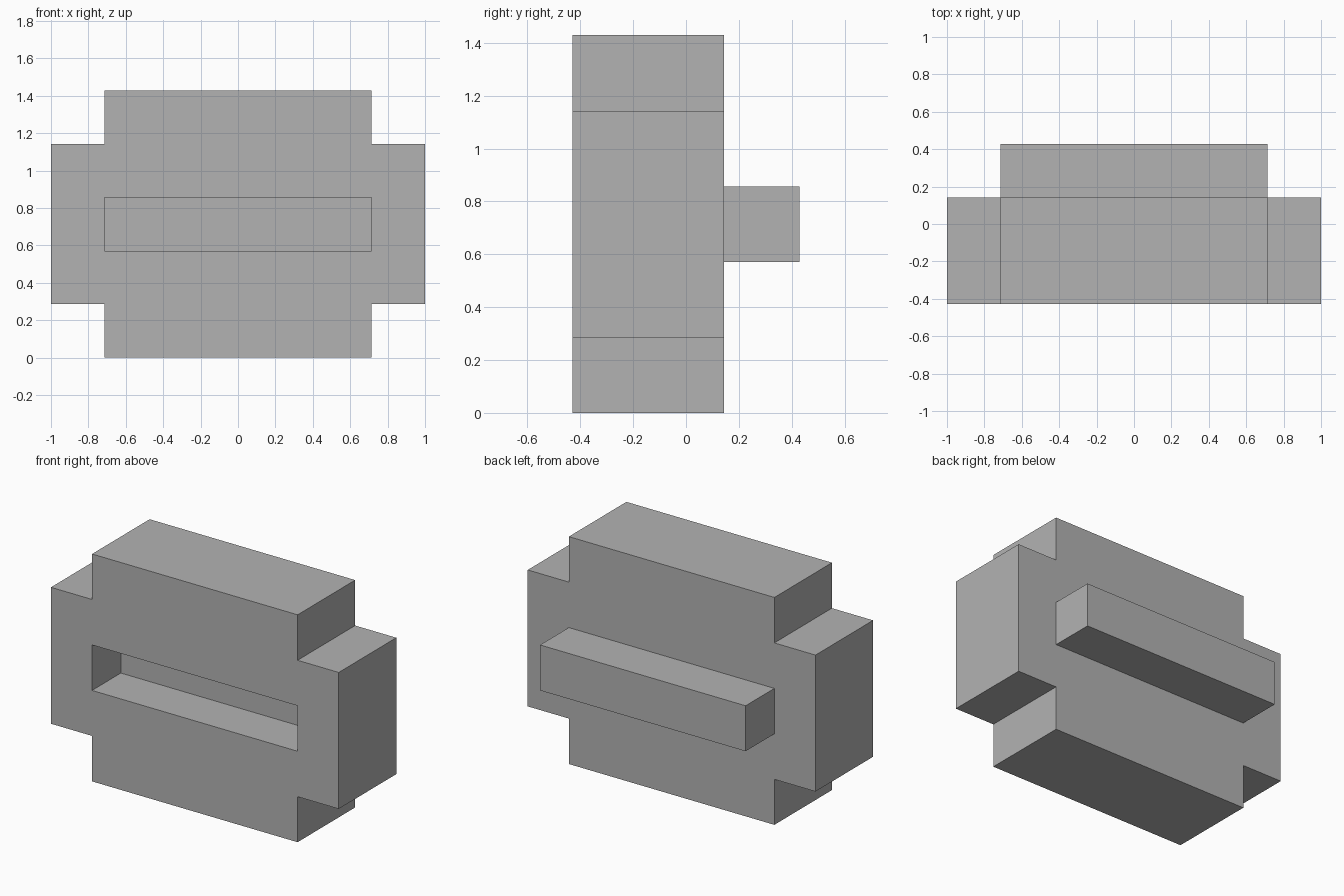
import bpy
import bmesh
from mathutils import Vector

if "Cube" in bpy.data.objects:
    bpy.data.objects.remove(bpy.data.objects["Cube"], do_unlink=True)

U = 2 / 14  # one module: the block is 14 modules wide
XS = (-7, -5, 5, 7)
ZS = (0, 2, 4, 6, 8, 10)
FRONT, BACK = -3, 1

grey = bpy.data.materials.new("plain_grey")
grey.use_nodes = True
colour = (0.45, 0.45, 0.45, 1)
grey.diffuse_color = colour
grey.node_tree.nodes["Principled BSDF"].inputs["Base Color"].default_value = colour


def push_back(bm, faces, modules):
    """Extrude faces along y, leaving no inner wall behind."""
    result = bmesh.ops.extrude_face_region(bm, geom=faces)
    moved = [g for g in result["geom"] if isinstance(g, bmesh.types.BMVert)]
    bmesh.ops.translate(bm, verts=moved, vec=Vector((0, modules * U, 0)))


def centre_face(bm, y):
    """The middle cell of the front or back wall."""
    target = Vector((0, y * U, 5 * U))
    return min(bm.faces, key=lambda f: (f.calc_center_median() - target).length)


# Front wall: a grid of cells with the four corners left out
bm = bmesh.new()
verts = {(x, z): bm.verts.new((x * U, FRONT * U, z * U)) for x in XS for z in ZS}
for i, (x0, x1) in enumerate(zip(XS, XS[1:])):
    for j, (z0, z1) in enumerate(zip(ZS, ZS[1:])):
        if i == 1 or 0 < j < 4:
            bm.faces.new([verts[p] for p in ((x0, z0), (x1, z0), (x1, z1), (x0, z1))])
bmesh.ops.delete(bm, geom=[v for v in bm.verts if not v.link_faces], context="VERTS")

# Thicken the wall into the notched block
front_faces = list(bm.faces)
copy = bmesh.ops.duplicate(bm, geom=front_faces)["geom"]
back_faces = [g for g in copy if isinstance(g, bmesh.types.BMFace)]
back_verts = [g for g in copy if isinstance(g, bmesh.types.BMVert)]
bmesh.ops.translate(bm, verts=back_verts, vec=Vector((0, (BACK - FRONT) * U, 0)))
bmesh.ops.reverse_faces(bm, faces=back_faces)
rims = [e for e in bm.edges if e.is_boundary]
bmesh.ops.bridge_loops(bm, edges=rims)

# Slot sunk into the front, matching tongue raised from the back
for y in (FRONT, BACK):
    face = centre_face(bm, y)
    push_back(bm, [face], 2)
    if face.is_valid and abs(face.calc_center_median().y - y * U) < 0.001:
        bm.faces.remove(face)

bmesh.ops.recalc_face_normals(bm, faces=bm.faces[:])
mesh = bpy.data.meshes.new("slotted_block")
bm.to_mesh(mesh)
bm.free()
mesh.materials.append(grey)
block = bpy.data.objects.new("slotted_block", mesh)
bpy.context.collection.objects.link(block)
